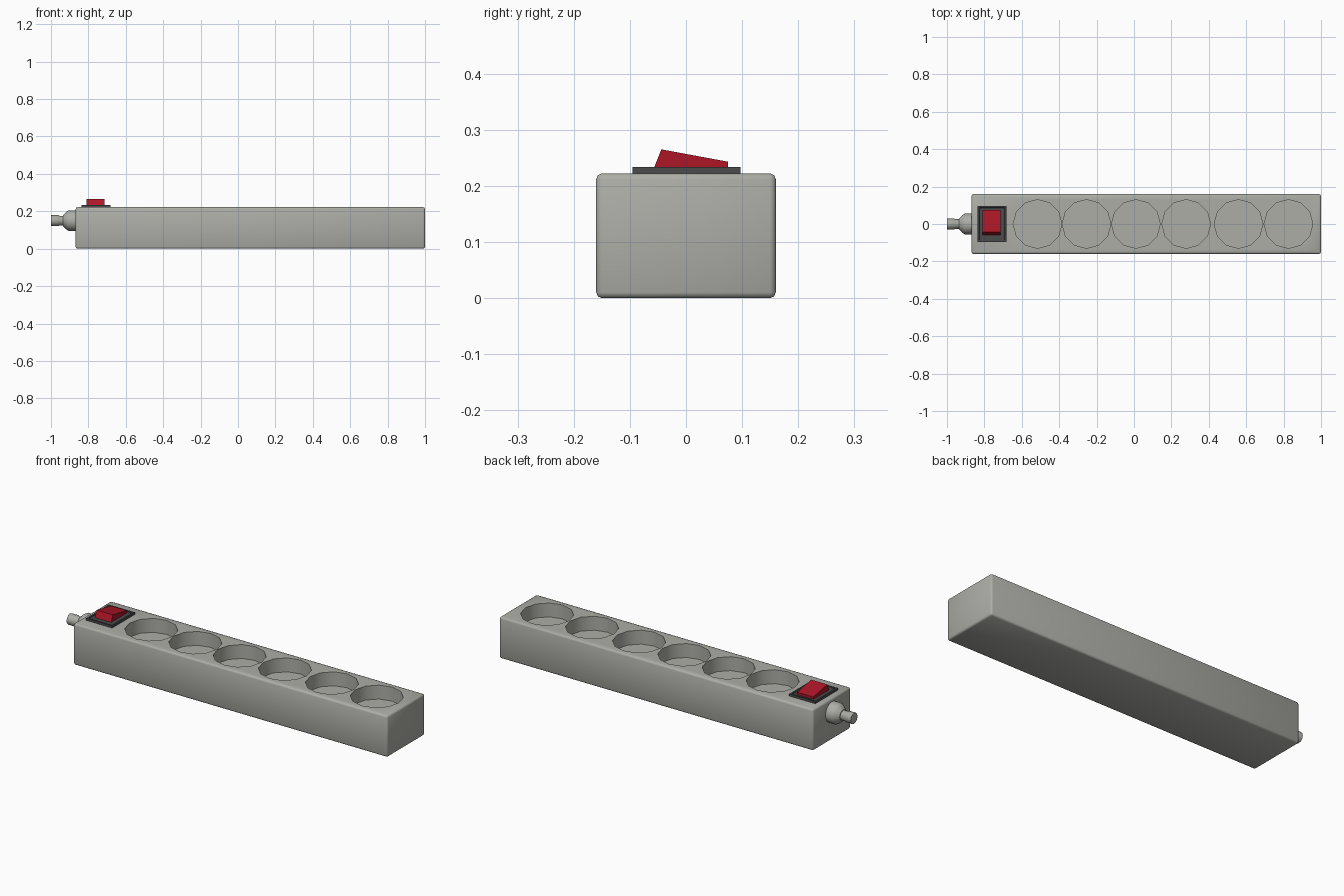
import bpy, bmesh, math
from mathutils import Matrix, Vector

if "Cube" in bpy.data.objects:
    bpy.data.objects.remove(bpy.data.objects["Cube"])


def material(name, rgb):
    m = bpy.data.materials.new(name)
    m.use_nodes = True
    m.diffuse_color = (*rgb, 1)
    bsdf = next(n for n in m.node_tree.nodes if n.type == 'BSDF_PRINCIPLED')
    bsdf.inputs["Base Color"].default_value = (*rgb, 1)
    return m


grey = material("grey plastic", (0.42, 0.42, 0.39))
dark = material("dark plastic", (0.07, 0.07, 0.07))
red = material("red plastic", (0.42, 0.008, 0.02))


def finish(name, bm, mat):
    bmesh.ops.recalc_face_normals(bm, faces=bm.faces)
    mesh = bpy.data.meshes.new(name)
    bm.to_mesh(mesh)
    bm.free()
    mesh.materials.append(mat)
    ob = bpy.data.objects.new(name, mesh)
    bpy.context.collection.objects.link(ob)
    return ob


def select(ob):
    bpy.ops.object.select_all(action='DESELECT')
    ob.select_set(True)
    bpy.context.view_layer.objects.active = ob


def smooth(ob, degrees):
    select(ob)
    bpy.ops.object.shade_smooth_by_angle(angle=math.radians(degrees))


def box(bm, low, high):
    low, high = Vector(low), Vector(high)
    place = Matrix.Translation((low + high) / 2) @ Matrix.Diagonal((*(high - low), 1))
    return bmesh.ops.create_cube(bm, size=1, matrix=place)["verts"]


TOP = 0.222

# Body with softened edges
bm = bmesh.new()
box(bm, (-0.868, -0.16, 0), (1.0, 0.16, TOP))
bmesh.ops.bevel(bm, geom=bm.edges[:], offset=0.01, segments=2, profile=0.5, affect='EDGES')
body = finish("body", bm, grey)

# Round sockets cut into the top
bm = bmesh.new()
for x in (-0.516, -0.254, 0.01, 0.279, 0.559, 0.826):
    bmesh.ops.create_cone(bm, cap_ends=True, segments=12, radius1=0.13, radius2=0.13,
                          depth=0.15, matrix=Matrix.Translation((x, 0, TOP)))
cutter = finish("socket_cutter", bm, grey)
cutter.hide_render = True
cut = body.modifiers.new("sockets", 'BOOLEAN')
cut.operation = 'DIFFERENCE'
cut.solver = 'EXACT'
cut.object = cutter
select(body)
bpy.ops.object.modifier_apply(modifier=cut.name)
bpy.data.objects.remove(cutter)
smooth(body, 50)

# Switch frame with a shallow recess around the rocker
bm = bmesh.new()
box(bm, (-0.837, -0.095, TOP - 0.004), (-0.682, 0.097, TOP + 0.012))
bm.normal_update()
top = [f for f in bm.faces if f.normal.z > 0.9]
bmesh.ops.inset_region(bm, faces=top, thickness=0.012)
bmesh.ops.inset_region(bm, faces=top, thickness=0.003, depth=-0.004)
finish("switch_frame", bm, dark)

# Tilted rocker: side profile extruded across the strip
bm = bmesh.new()
profile = [(-0.06, 0.225), (-0.044, 0.265), (0.075, 0.243), (0.075, 0.225)]
side = bm.faces.new([bm.verts.new((-0.81, y, z)) for y, z in profile])
out = bmesh.ops.extrude_face_region(bm, geom=[side])["geom"]
bmesh.ops.translate(bm, vec=(0.096, 0, 0),
                    verts=[v for v in out if isinstance(v, bmesh.types.BMVert)])
finish("switch_rocker", bm, red)


# Turned parts along the strip's axis
def turned(name, points, sides, mat):
    bm = bmesh.new()
    rings = []
    for x, r in points:
        angles = [2 * math.pi * i / sides for i in range(sides)]
        rings.append([bm.verts.new((x, r * math.cos(a), 0.15 + r * math.sin(a))) for a in angles])
    for a, b in zip(rings, rings[1:]):
        for i in range(sides):
            j = (i + 1) % sides
            bm.faces.new((a[i], a[j], b[j], b[i]))
    bm.faces.new(rings[0])
    bm.faces.new(rings[-1])
    smooth(finish(name, bm, mat), 40)


turned("cable_gland", [(-0.86, 0.055), (-0.905, 0.055), (-0.92, 0.045), (-0.935, 0.03)], 16, grey)
turned("cable", [(-0.92, 0.026), (-0.955, 0.026), (-0.96, 0.029), (-1.0, 0.029)], 12, grey)
